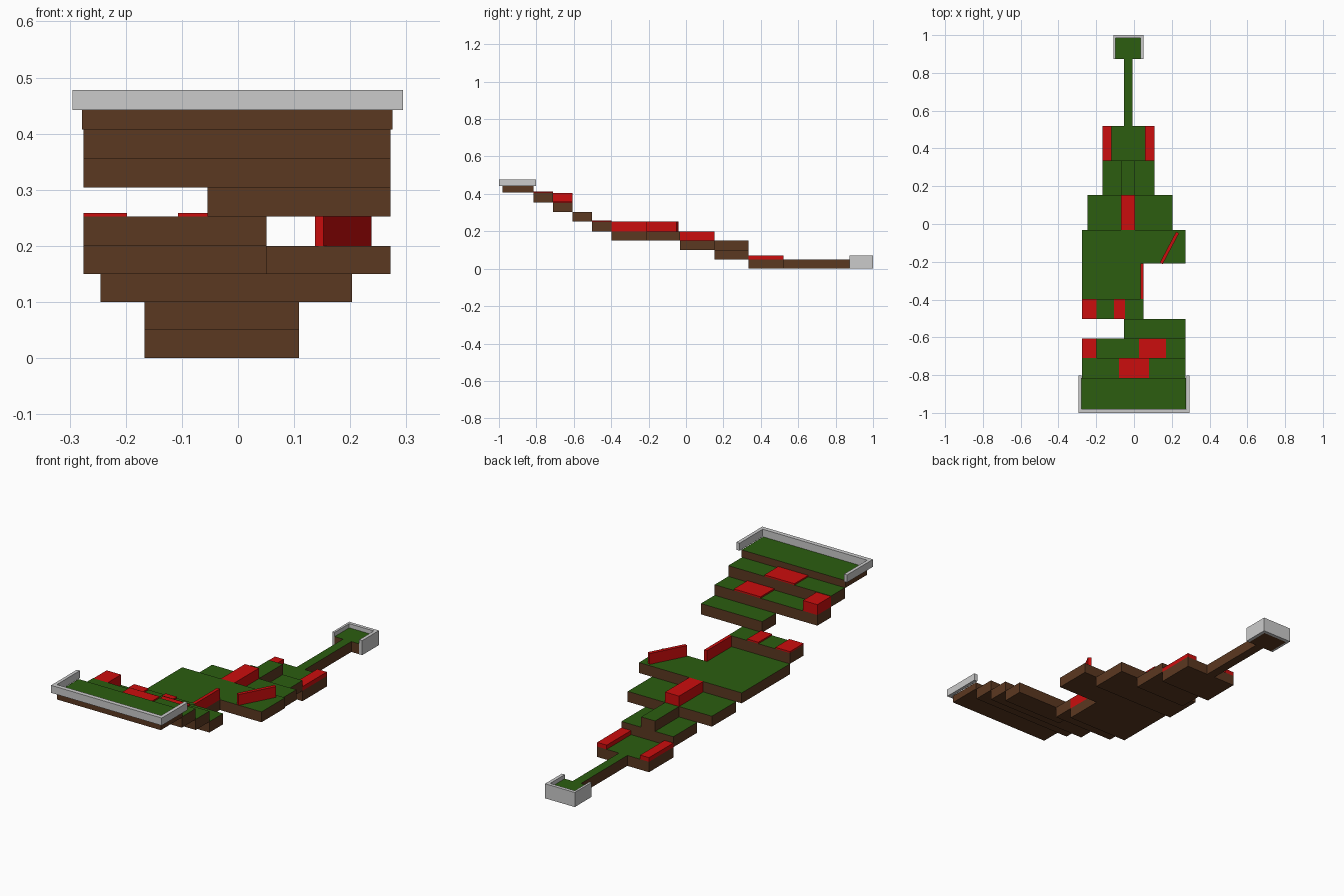
import bpy, bmesh, math


def material(name, color):
    m = bpy.data.materials.new(name)
    m.diffuse_color = color
    return m


EARTH = material("earth", (0.105, 0.04, 0.015, 1))
GRASS = material("grass", (0.025, 0.11, 0.005, 1))
RED = material("red", (0.6, 0.004, 0.004, 1))


def prism(name, pts, z0, z1, side=None, top=None):
    """Extrude a counter-clockwise outline; the top face may have its own material."""
    bm = bmesh.new()
    low = [bm.verts.new((x, y, z0)) for x, y in pts]
    high = [bm.verts.new((x, y, z1)) for x, y in pts]
    bm.faces.new(low[::-1])
    cap = bm.faces.new(high)
    n = len(pts)
    for i in range(n):
        j = (i + 1) % n
        bm.faces.new((low[i], low[j], high[j], high[i]))
    if top:
        cap.material_index = 1
    bmesh.ops.recalc_face_normals(bm, faces=bm.faces)
    me = bpy.data.meshes.new(name)
    bm.to_mesh(me)
    bm.free()
    for m in (side, top):
        if m:
            me.materials.append(m)
    ob = bpy.data.objects.new(name, me)
    bpy.context.collection.objects.link(ob)
    return ob


def rect(x0, x1, y0, y1):
    return [(x0, y0), (x1, y0), (x1, y1), (x0, y1)]


# Grass-topped terraces: x0, x1, y0, y1, z0, z1
terraces = {
    "end_platform": (-0.097, 0.034, 0.873, 0.984, 0, 0.05),
    "narrow_path": (-0.052, -0.008, 0.52, 0.873, 0, 0.05),
    "lower_terrace": (-0.167, 0.109, 0.335, 0.52, 0, 0.05),
    "second_terrace": (-0.167, 0.109, 0.153, 0.335, 0.05, 0.10),
    "second_terrace_ridge": (-0.07, 0.004, 0.153, 0.335, 0.10, 0.15),
    "third_terrace": (-0.245, 0.203, -0.031, 0.153, 0.10, 0.15),
    "wide_terrace": (-0.275, 0.272, -0.21, -0.031, 0.15, 0.20),
    "left_terrace": (-0.275, 0.051, -0.397, -0.21, 0.15, 0.20),
    "left_step": (-0.275, 0.051, -0.502, -0.397, 0.20, 0.252),
    "right_step": (-0.054, 0.272, -0.606, -0.502, 0.252, 0.304),
    "upper_step": (-0.275, 0.272, -0.710, -0.606, 0.304, 0.355),
    "top_step": (-0.275, 0.272, -0.815, -0.710, 0.355, 0.407),
    "start_platform": (-0.278, 0.275, -0.98, -0.815, 0.407, 0.442),
}
for name, (x0, x1, y0, y1, z0, z1) in terraces.items():
    prism(name, rect(x0, x1, y0, y1), z0, z1, EARTH, GRASS)

# Red obstacles
obstacles = {
    "low_rail_left": (-0.167, -0.12, 0.335, 0.52, 0.05, 0.07),
    "low_rail_right": (0.058, 0.109, 0.335, 0.52, 0.05, 0.07),
    "centre_block": (-0.07, 0.004, -0.031, 0.153, 0.15, 0.20),
    "edge_wall": (0.035, 0.051, -0.397, -0.21, 0.20, 0.252),
    "left_pad": (-0.275, -0.198, -0.502, -0.397, 0.252, 0.259),
    "middle_pad": (-0.107, -0.047, -0.502, -0.397, 0.252, 0.259),
    "tall_block": (-0.275, -0.198, -0.710, -0.606, 0.355, 0.405),
    "upper_pad": (0.027, 0.17, -0.710, -0.606, 0.355, 0.362),
    "top_pad": (-0.08, 0.08, -0.815, -0.710, 0.407, 0.414),
}
for name, (x0, x1, y0, y1, z0, z1) in obstacles.items():
    prism(name, rect(x0, x1, y0, y1), z0, z1, RED)
prism("diagonal_wall", [(0.137, -0.204), (0.152, -0.212), (0.238, -0.05), (0.223, -0.041)],
      0.20, 0.252, RED)

# Grey U-shaped border walls around both end platforms
prism("end_border", [(-0.108, 0.873), (-0.097, 0.873), (-0.097, 0.984), (0.034, 0.984),
                     (0.034, 0.873), (0.05, 0.873), (0.05, 1.0), (-0.108, 1.0)], 0, 0.07)
prism("start_border", [(-0.295, -1.0), (0.294, -1.0), (0.294, -0.803), (0.277, -0.803),
                       (0.277, -0.979), (-0.279, -0.979), (-0.279, -0.803), (-0.295, -0.803)],
      0.442, 0.478)
